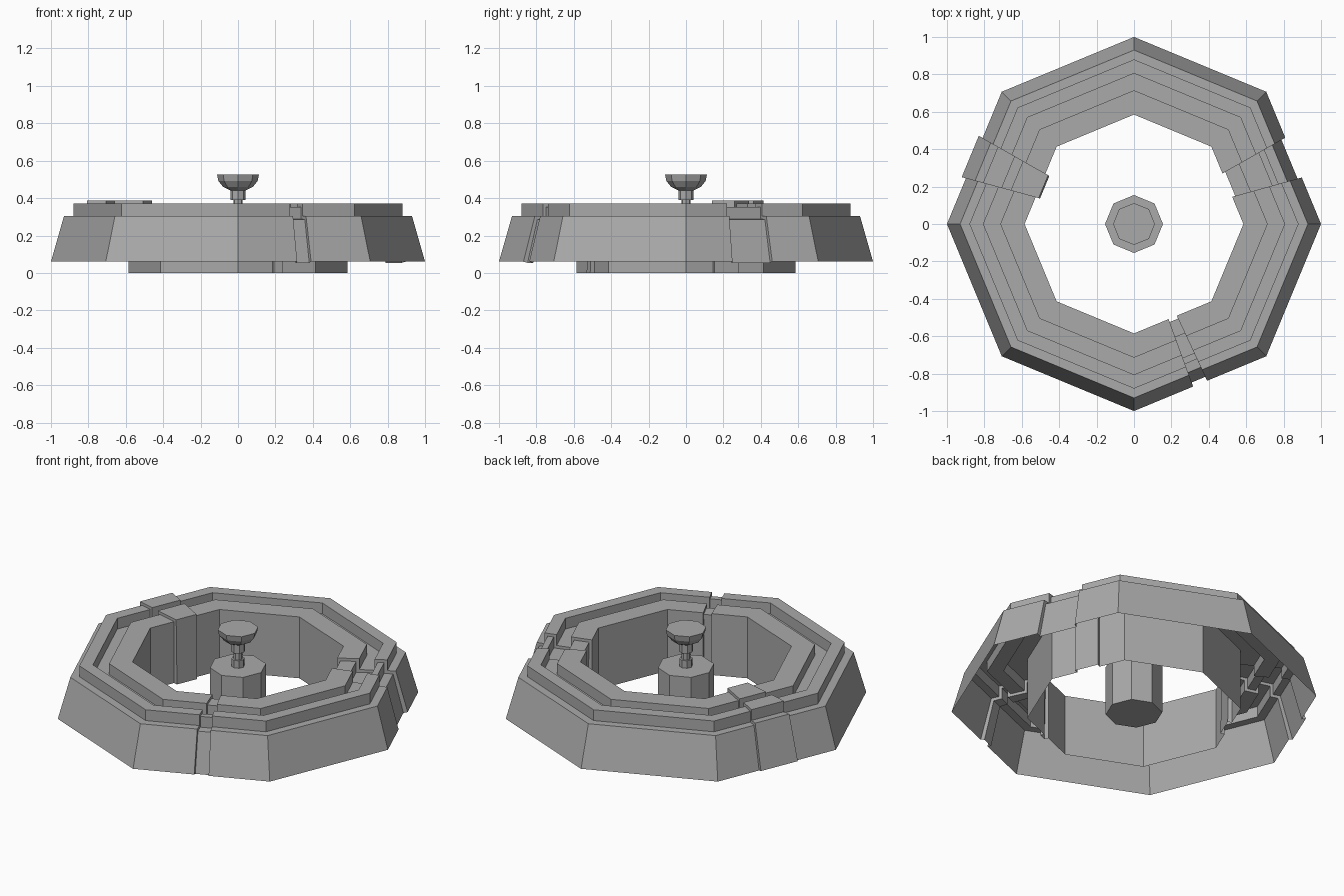
import bpy
import math
from mathutils import Vector

old = bpy.data.objects.get("Cube")
if old:
    bpy.data.objects.remove(old, do_unlink=True)

SIDES = 8
STEP = 360 / SIDES
APOTHEM = math.cos(math.radians(STEP / 2))

# One plain grey for everything
grey = bpy.data.materials.new("stone_grey")
grey.use_nodes = True
grey.diffuse_color = (0.4, 0.4, 0.4, 1)
grey.node_tree.nodes["Principled BSDF"].inputs["Base Color"].default_value = (0.4, 0.4, 0.4, 1)


def make_object(name, verts, faces):
    mesh = bpy.data.meshes.new(name)
    mesh.from_pydata(verts, [], faces)
    mesh.materials.append(grey)
    mesh.update()
    obj = bpy.data.objects.new(name, mesh)
    bpy.context.collection.objects.link(obj)
    return obj


def offset_profile(profile, depth):
    """Push each profile point along its averaged normal."""
    pts = [Vector((r * APOTHEM, z)) for r, z in profile]
    normals = []
    for a, b in zip(pts, pts[1:]):
        d = (b - a).normalized()
        normals.append(Vector((d.y, -d.x)))
    result = []
    for i, p in enumerate(pts):
        near = normals[max(i - 1, 0):i + 1]
        n = sum(near, Vector((0, 0))).normalized()
        result.append(p + n * depth)
    return result


def octagon_point(apothem, z, degrees):
    local = math.radians(degrees % STEP - STEP / 2)
    r = apothem / math.cos(local)
    a = math.radians(degrees)
    return (r * math.cos(a), r * math.sin(a), z)


def lathe(name, profile):
    """Eight-sided solid of revolution, closed at both ends."""
    verts = [octagon_point(r * APOTHEM, z, k * STEP)
             for r, z in profile for k in range(SIDES)]
    faces = []
    for j in range(len(profile) - 1):
        for k in range(SIDES):
            a, b = j * SIDES + k, j * SIDES + (k + 1) % SIDES
            faces.append((a, b, b + SIDES, a + SIDES))
    last = (len(profile) - 1) * SIDES
    faces.append(tuple(reversed(range(SIDES))))
    faces.append(tuple(range(last, last + SIDES)))
    return make_object(name, verts, faces)


# Ring shell: sloped outer wall, ledge, outer rim, channel, inner rim, inner wall
ring_profile = [(1.0, 0.06), (0.93, 0.305), (0.88, 0.305), (0.88, 0.37),
                (0.805, 0.37), (0.805, 0.305), (0.715, 0.305), (0.715, 0.37),
                (0.585, 0.37), (0.585, 0.0)]

# Joints in the ring: start angle, end angle, raised or sunken depth
joints = [(15.5, 29.7, -0.024), (150.4, 164.8, 0.024), (290, 295, -0.024)]

stations = [(k * STEP, 0) for k in range(SIDES)]
for start, end, depth in joints:
    index = next((i for i, s in enumerate(stations) if s[0] > start), len(stations))
    stations[index:index] = [(start, 0), (start, depth), (end, depth), (end, 0)]

verts, faces = [], []
for angle, depth in stations:
    verts += [octagon_point(p.x, p.y, angle) for p in offset_profile(ring_profile, depth)]
rows, count = len(ring_profile), len(stations)
for i in range(count):
    a, b = i * rows, (i + 1) % count * rows
    faces += [(a + j, b + j, b + j + 1, a + j + 1) for j in range(rows - 1)]
make_object("ring_wall", verts, faces)

# Centre pedestal with stem and bowl-shaped knob
lathe("pedestal", [(0.155, 0), (0.155, 0.3)])
lathe("stem", [(0.036, 0.3), (0.036, 0.345), (0.025, 0.345), (0.025, 0.39),
               (0.04, 0.39), (0.04, 0.44)])
lathe("knob", [(0.04, 0.44), (0.08, 0.46), (0.105, 0.492), (0.112, 0.525)])
